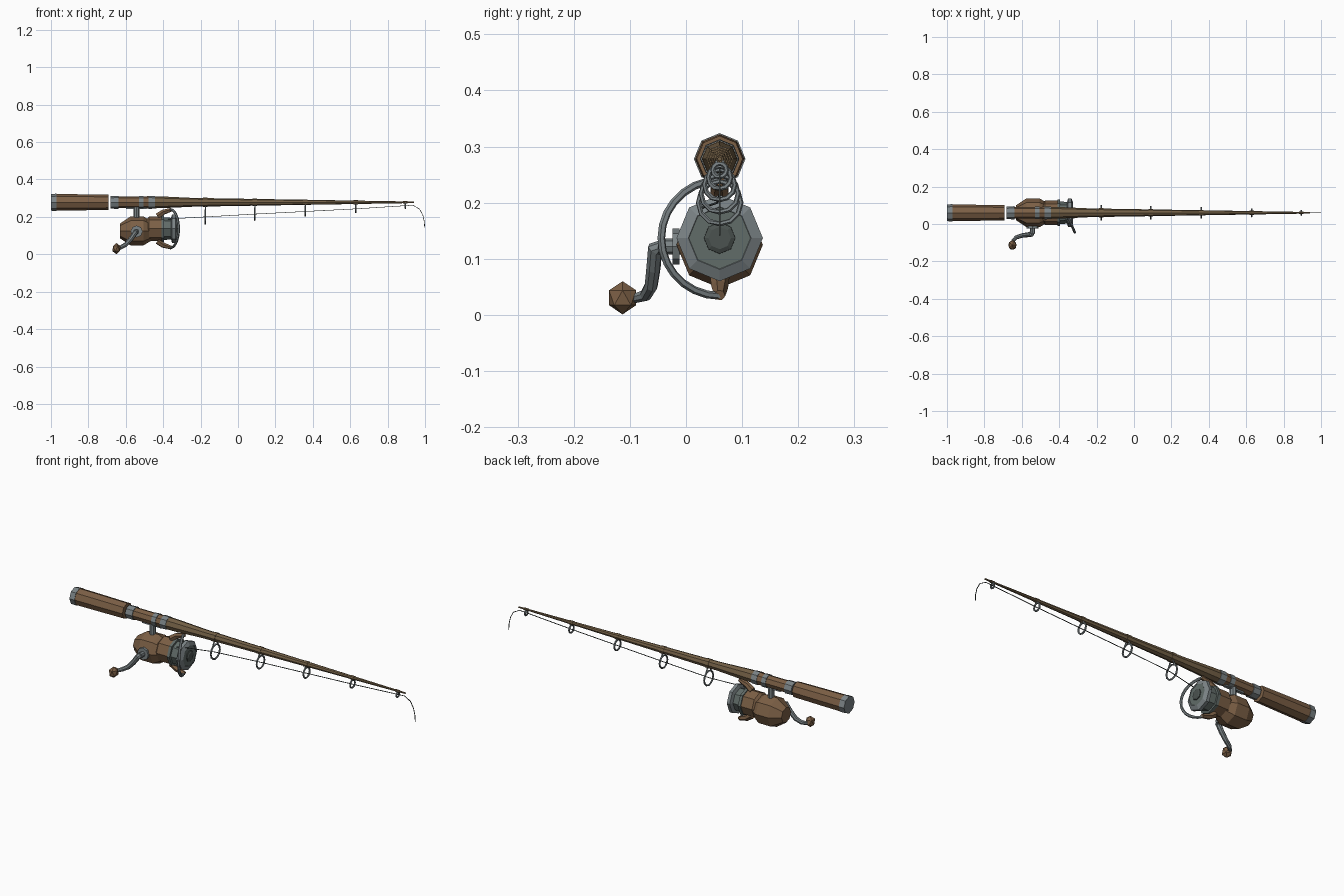
import bpy, bmesh
from math import sin, cos, pi
from mathutils import Vector

if "Cube" in bpy.data.objects:
    bpy.data.objects.remove(bpy.data.objects["Cube"])

Y, ROD_Z, REEL_Z = 0.06, 0.278, 0.137


def mat(name, rgb):
    m = bpy.data.materials.new(name)
    m.diffuse_color = (*rgb, 1)
    m.use_nodes = True
    m.node_tree.nodes["Principled BSDF"].inputs["Base Color"].default_value = m.diffuse_color
    return m


WOOD = mat("brown wood", (0.20, 0.115, 0.06))
BLANK = mat("rod brown", (0.17, 0.115, 0.06))
METAL = mat("grey metal", (0.20, 0.23, 0.24))
DARK = mat("dark metal", (0.07, 0.085, 0.08))
SPOOL = mat("spool green grey", (0.12, 0.15, 0.14))


def finish(name, bm, material):
    bmesh.ops.recalc_face_normals(bm, faces=bm.faces)
    me = bpy.data.meshes.new(name)
    bm.to_mesh(me)
    bm.free()
    ob = bpy.data.objects.new(name, me)
    bpy.context.collection.objects.link(ob)
    me.materials.append(material)
    return ob


def lathe(name, profile, z, material, sides=8, y=Y):
    """Faceted solid around an axis along x; profile is (x, radius)."""
    bm = bmesh.new()
    rings = [[bm.verts.new((x, y + r * sin(2 * pi * i / sides), z + r * cos(2 * pi * i / sides)))
              for i in range(sides)] for x, r in profile]
    for a, b in zip(rings, rings[1:]):
        for i in range(sides):
            j = (i + 1) % sides
            bm.faces.new((a[i], a[j], b[j], b[i]))
    bm.faces.new(rings[0])
    bm.faces.new(rings[-1])
    return finish(name, bm, material)


def tube(name, pts, r, material, sides=6, closed=False):
    """Faceted tube along a path; r is one radius or one per point."""
    pts = [Vector(p) for p in pts]
    n = len(pts)
    radii = r if isinstance(r, list) else [r] * n
    bm = bmesh.new()
    rings, u = [], None
    for k, p in enumerate(pts):
        a = pts[(k - 1) % n] if closed or k else p
        b = pts[(k + 1) % n] if closed or k < n - 1 else p
        t = (b - a).normalized()
        if u is None:
            u = t.orthogonal()
        u = (u - t * u.dot(t)).normalized()
        v = t.cross(u)
        rings.append([bm.verts.new(p + radii[k] * (u * cos(2 * pi * i / sides) + v * sin(2 * pi * i / sides)))
                      for i in range(sides)])
    for k in range(n if closed else n - 1):
        a, b = rings[k], rings[(k + 1) % n]
        for i in range(sides):
            j = (i + 1) % sides
            bm.faces.new((a[i], a[j], b[j], b[i]))
    if not closed:
        bm.faces.new(rings[0])
        bm.faces.new(rings[-1])
    return finish(name, bm, material)


# Grip, collars and tapered rod
lathe("butt_cap", [(-1, 0.045), (-0.97, 0.046)], ROD_Z, METAL)
lathe("rear_grip", [(-0.97, 0.044), (-0.85, 0.043), (-0.692, 0.041)], ROD_Z, WOOD)
lathe("rear_collar", [(-0.682, 0.034), (-0.64, 0.035)], ROD_Z, METAL)
lathe("reel_seat", [(-0.64, 0.031), (-0.53, 0.031)], ROD_Z, WOOD)
lathe("front_collar", [(-0.53, 0.034), (-0.505, 0.034)], ROD_Z, METAL)
lathe("fore_grip", [(-0.505, 0.031), (-0.478, 0.033)], ROD_Z, WOOD)
lathe("fore_collar", [(-0.478, 0.035), (-0.445, 0.034)], ROD_Z, METAL)
lathe("rod_blank", [(-0.445, 0.032), (-0.40, 0.031), (-0.24, 0.0235), (0.94, 0.004)], ROD_Z, BLANK)

# Line guides: teardrop rings hung under the rod, each with a collar
GUIDES = [(-0.175, 0.162, 0.038), (0.09, 0.183, 0.033), (0.36, 0.205, 0.027),
          (0.63, 0.225, 0.020), (0.895, 0.246, 0.012)]
for n, (x, low, r) in enumerate(GUIDES, 1):
    rod_r = 0.0235 - (x + 0.24) * 0.0165
    lathe(f"guide_collar_{n}", [(x - 0.012, rod_r + 0.002), (x + 0.012, rod_r + 0.002)], ROD_Z, BLANK)
    cz = low + r
    ring = [(x, Y + r * sin(a), cz - r * cos(a)) for a in (2 * pi * i / 12 for i in range(12))]
    tube(f"guide_ring_{n}", ring, 0.0045, METAL, 6, True)
    for s in (-1, 1):
        tube(f"guide_leg_{n}", [(x, Y + s * r * 0.9, cz + r * 0.3), (x, Y + s * 0.004, ROD_Z - rod_r * 0.5)],
             0.0035, METAL, 4)

# Reel stem, body and rotor
tube("reel_stem", [(-0.542, Y, 0.26), (-0.542, Y, 0.18)], 0.016, METAL, 8)
tube("reel_foot", [(-0.60, Y, 0.25), (-0.49, Y, 0.25)], 0.011, METAL, 4)
lathe("reel_body", [(-0.63, 0.04), (-0.575, 0.077), (-0.505, 0.077), (-0.46, 0.05)], 0.125, WOOD)
lathe("rotor", [(-0.49, 0.05), (-0.475, 0.066), (-0.41, 0.066)], REEL_Z, WOOD)

# Spool with a recessed front and dark hub
lathe("spool", [(-0.41, 0.071), (-0.395, 0.071), (-0.395, 0.06), (-0.355, 0.058)], REEL_Z, SPOOL)
lathe("spool_rim", [(-0.358, 0.058), (-0.352, 0.077), (-0.335, 0.077), (-0.325, 0.056), (-0.35, 0.03)],
      REEL_Z, METAL)
lathe("spool_recess", [(-0.326, 0.055), (-0.347, 0.03)], REEL_Z, SPOOL)
lathe("spool_hub", [(-0.355, 0.03), (-0.322, 0.028), (-0.318, 0.02)], REEL_Z, DARK)

# Bail arms above and below, and the wire bail arching over the side
for s, name in ((1, "upper"), (-1, "lower")):
    tube(f"{name}_bail_arm", [(-0.43, Y, REEL_Z + s * 0.066), (-0.40, Y, REEL_Z + s * 0.088),
                              (-0.355, Y, REEL_Z + s * 0.102)], [0.018, 0.015, 0.010], WOOD, 6)
arc = [pi * i / 14 for i in range(15)]
tube("bail_wire", [(-0.362 + 0.045 * sin(a), Y - 0.104 * sin(a), REEL_Z + 0.103 * cos(a)) for a in arc],
     0.007, METAL, 6)

# Crank: hub plate, shaft, bent arm and faceted knob
tube("crank_plate", [(-0.542, -0.012, 0.122), (-0.542, -0.024, 0.122)], 0.032, METAL, 8)
tube("crank_shaft", [(-0.542, 0.02, 0.122), (-0.542, -0.05, 0.122)], 0.014, METAL, 8)
tube("crank_arm", [(-0.542, -0.035, 0.122), (-0.548, -0.055, 0.118), (-0.572, -0.058, 0.083),
                   (-0.60, -0.062, 0.052), (-0.63, -0.072, 0.035), (-0.648, -0.09, 0.03)],
     [0.014, 0.014, 0.013, 0.012, 0.011, 0.009], METAL, 8)
bm = bmesh.new()
bmesh.ops.create_icosphere(bm, subdivisions=1, radius=0.029)
bmesh.ops.scale(bm, vec=(0.85, 0.98, 1.02), verts=bm.verts)
bmesh.ops.translate(bm, vec=(-0.65, -0.113, 0.0305), verts=bm.verts)
finish("crank_knob", bm, WOOD)

# Fishing line from spool through the guides, drooping past the tip
tube("fishing_line", [(-0.375, 0.02, 0.187), (-0.32, 0.032, 0.192), (-0.175, 0.056, 0.20), (0.09, Y, 0.215),
                      (0.36, Y, 0.229), (0.63, Y, 0.243), (0.895, Y, 0.26), (0.935, Y, 0.262),
                      (0.97, Y, 0.243), (0.988, Y, 0.21), (0.996, Y, 0.175), (0.998, Y, 0.142)],
     0.002, DARK, 4)
